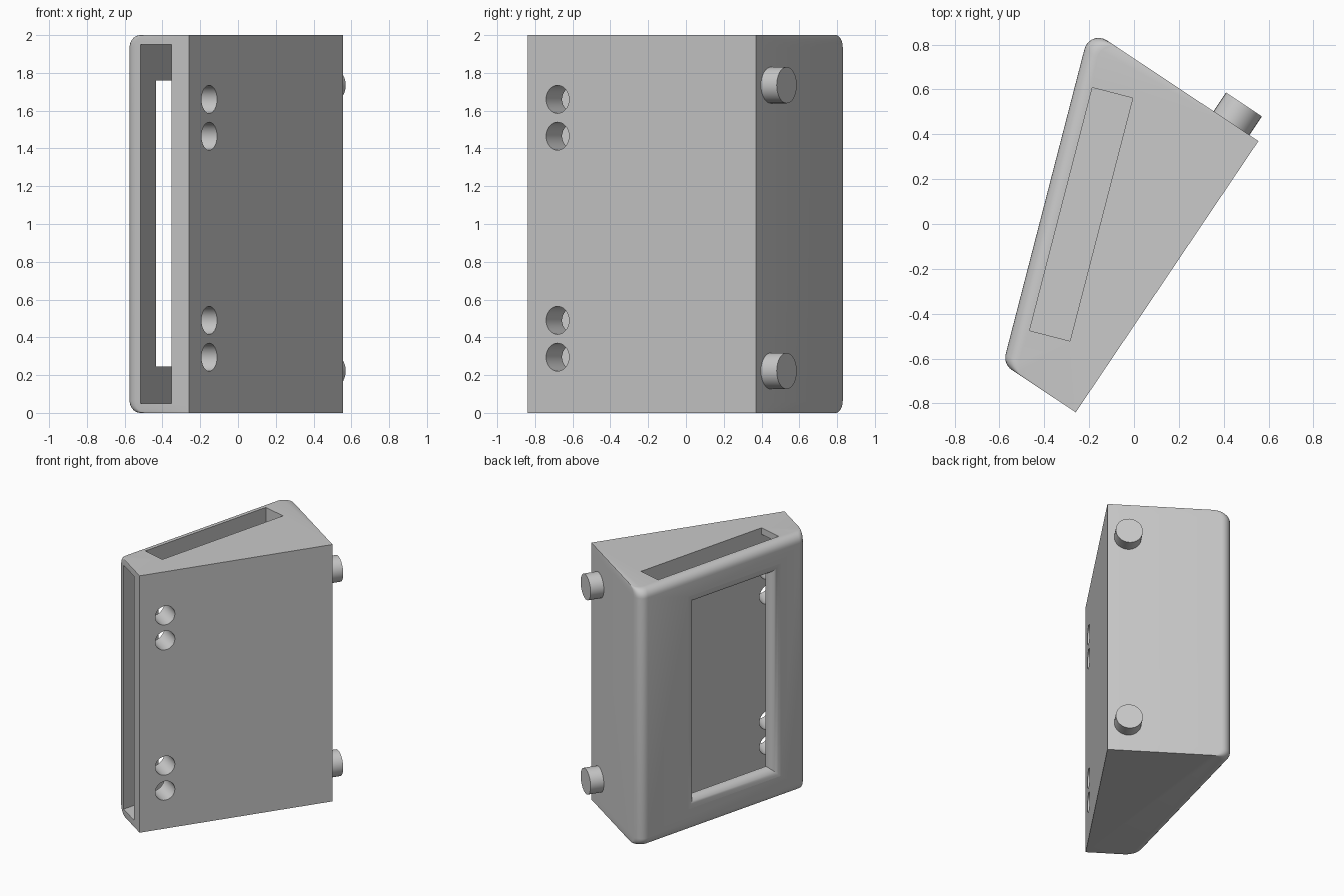
import bpy, bmesh, math
from mathutils import Vector

if "Cube" in bpy.data.objects:
    bpy.data.objects.remove(bpy.data.objects["Cube"])

# Plan frame: t runs along the slanted panel, u goes inward from it
ORIGIN = Vector((-0.58, -0.61, 0))
ALONG = Vector((0.25, 0.968, 0)).normalized()
INWARD = Vector((ALONG.y, -ALONG.x, 0))
FRONT = Vector((-0.26, -0.84, 0))
RIGHT = Vector((0.555, 0.37, 0))
SIDE = Vector((-0.833, 0.553, 0)).normalized()   # direction of both short walls
HEIGHT, ROUND, STEPS = 2.0, 0.065, 7

grey = bpy.data.materials.new("plain grey")
grey.diffuse_color = (0.585, 0.585, 0.585, 1)
grey.use_nodes = True
grey.node_tree.nodes["Principled BSDF"].inputs["Base Color"].default_value = grey.diffuse_color


def at(t, u, z):
    return ORIGIN + ALONG * t + INWARD * u + Vector((0, 0, z))


def loft(name, rings):
    """Solid skinned through equal-length rings, capped at both ends."""
    bm = bmesh.new()
    rows = [[bm.verts.new(p) for p in ring] for ring in rings]
    n = len(rows[0])
    for a, b in zip(rows, rows[1:]):
        for i in range(n):
            j = (i + 1) % n
            bm.faces.new((a[i], a[j], b[j], b[i]))
    bm.faces.new(rows[0])
    bm.faces.new(rows[-1])
    bmesh.ops.recalc_face_normals(bm, faces=bm.faces)
    mesh = bpy.data.meshes.new(name)
    bm.to_mesh(mesh)
    bm.free()
    mesh.materials.append(grey)
    obj = bpy.data.objects.new(name, mesh)
    bpy.context.collection.objects.link(obj)
    return obj


def block(name, t0, t1, u0, u1, z0, z1):
    return loft(name, [[at(t0, u0, z), at(t1, u0, z), at(t1, u1, z), at(t0, u1, z)]
                       for z in (z0, z1)])


def rod(name, start, axis, length, radius, sides=32):
    axis = axis.normalized()
    flat = axis.cross(Vector((0, 0, 1)))
    ring = [flat * radius * math.cos(a) + Vector((0, 0, radius * math.sin(a)))
            for a in (2 * math.pi * i / sides for i in range(sides))]
    return loft(name, [[start + p for p in ring], [start + axis * length + p for p in ring]])


def smooth(obj):
    bpy.ops.object.select_all(action='DESELECT')
    obj.select_set(True)
    bpy.context.view_layer.objects.active = obj
    bpy.ops.object.shade_smooth_by_angle(angle=math.radians(30))


def fillet(corner, a, b, r):
    half = a.angle(b) / 2
    centre = corner + (a + b).normalized() * r / math.sin(half)
    reach = r / math.tan(half)
    v0 = (corner + a * reach - centre).normalized()
    v1 = (corner + b * reach - centre).normalized()
    return [centre + v0.slerp(v1, i / STEPS) * r for i in range(STEPS + 1)]


def section(inset, z):
    """Wedge outline with the slanted panel moved inward."""
    def hit(p):
        return p + SIDE * (inset - (p - ORIGIN).dot(INWARD)) / SIDE.dot(INWARD)
    pts = [FRONT, RIGHT]
    pts += fillet(hit(RIGHT), -SIDE, -ALONG, ROUND)
    pts += fillet(hit(FRONT), ALONG, -SIDE, ROUND)
    return [p + Vector((0, 0, z)) for p in pts]


# Wedge body with rounded panel edges
levels = []
for i in range(STEPS + 1):
    a = math.pi / 2 * (1 - i / STEPS)
    levels.append((ROUND * (1 - math.cos(a)), ROUND * (1 - math.sin(a))))
levels += [(e, HEIGHT - z) for e, z in reversed(levels)]
body = loft("wedge_body", [section(e, z) for e, z in levels])

# Pocket open at the front, and the slot through the top
cutters = [block("pocket_cutter", -0.4, 1.278, 0.077, 0.263, 0.05, 1.95),
           block("top_slot_cutter", 0.159, 1.278, 0.077, 0.263, 1.0, 2.2)]

# Window in the slanted panel with a rounded rim
RIM = 0.07
rim = [(-0.1, RIM)]
for i in range(STEPS + 1):
    a = math.pi / 2 * i / STEPS
    rim.append((RIM * (1 - math.cos(a)), RIM * (1 - math.sin(a))))
rim.append((0.15, 0))
cutters.append(loft("window_cutter", [
    [at(0.28 - e, u, 0.245 - e), at(0.99 + e, u, 0.245 - e),
     at(0.99 + e, u, 1.76 + e), at(0.28 - e, u, 1.76 + e)] for u, e in rim]))

# Round holes from the long face into the pocket
edge = (RIGHT - FRONT).normalized()
out = Vector((edge.y, -edge.x, 0))
for z in (0.295, 0.49, 1.465, 1.66):
    cutters.append(rod("hole_cutter", Vector((-0.152, -0.68, z)) + out * 0.1, -out, 0.36, 0.074))

for c in cutters:
    mod = body.modifiers.new(c.name, 'BOOLEAN')
    mod.operation, mod.solver, mod.object = 'DIFFERENCE', 'EXACT', c
    bpy.context.view_layer.objects.active = body
    bpy.ops.object.modifier_apply(modifier=mod.name)
for c in cutters:
    bpy.data.objects.remove(c)
smooth(body)

# Pegs on the back wall
back = Vector((SIDE.y, -SIDE.x, 0))
for name, z in (("lower_peg", 0.222), ("upper_peg", 1.735)):
    smooth(rod(name, Vector((0.435, 0.45, z)) - back * 0.02, back, 0.12, 0.096))
